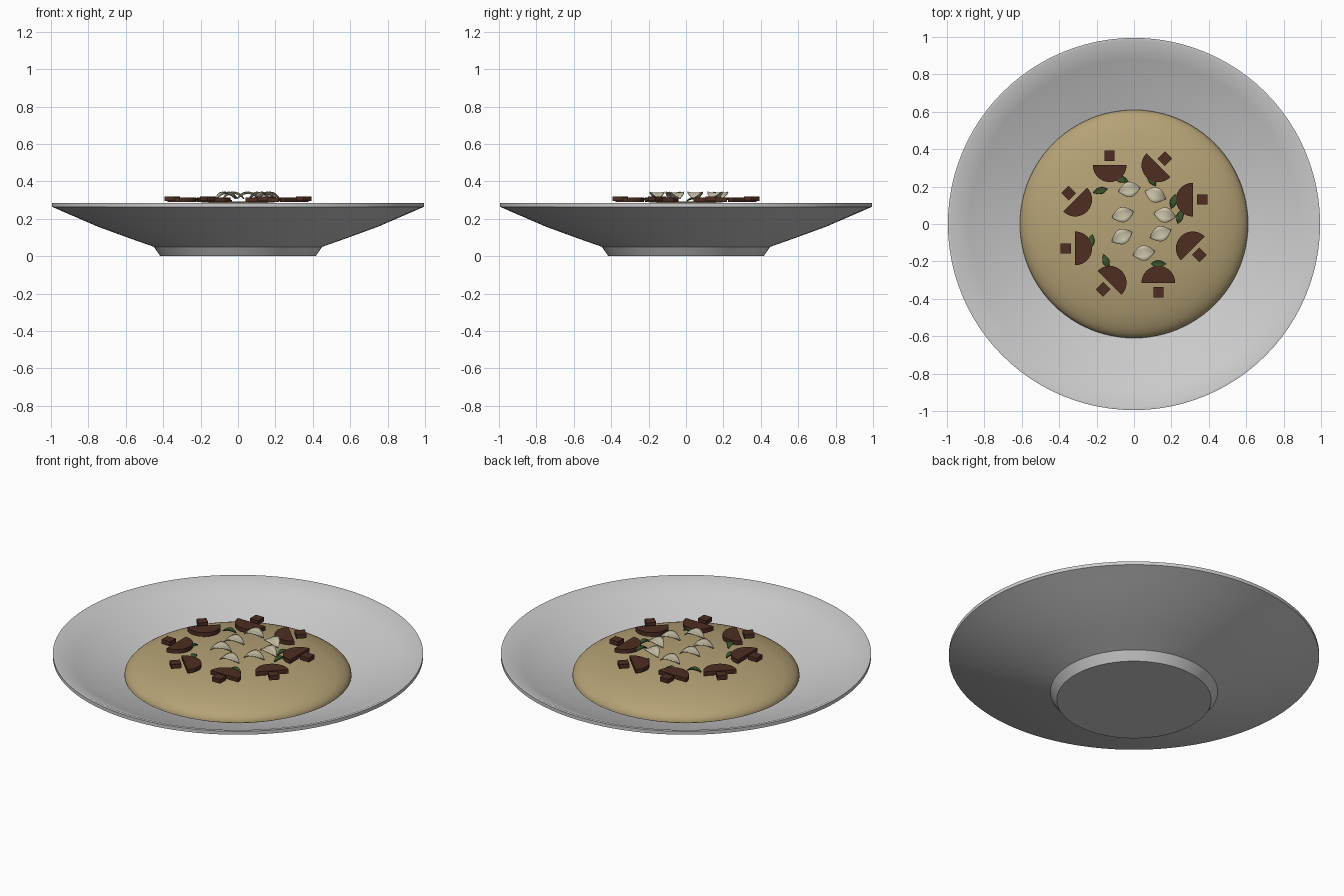
import bpy, bmesh
from math import sin, cos, pi, radians, sqrt
from mathutils import Matrix

if "Cube" in bpy.data.objects:
    bpy.data.objects.remove(bpy.data.objects["Cube"])


def material(name, col):
    m = bpy.data.materials.new(name)
    m.diffuse_color = (*col, 1)
    m.use_nodes = True
    m.node_tree.nodes["Principled BSDF"].inputs["Base Color"].default_value = m.diffuse_color
    return m


TAN = material("rice_tan", (0.46, 0.36, 0.18))
BROWN = material("mushroom_brown", (0.075, 0.027, 0.016))
GREEN = material("herb_green", (0.04, 0.09, 0.025))
CREAM = material("cheese_cream", (0.6, 0.55, 0.4))


def finish(bm, name, mat=None, angle=35):
    bmesh.ops.recalc_face_normals(bm, faces=bm.faces)
    me = bpy.data.meshes.new(name)
    bm.to_mesh(me)
    bm.free()
    ob = bpy.data.objects.new(name, me)
    bpy.context.collection.objects.link(ob)
    if mat:
        me.materials.append(mat)
    bpy.ops.object.select_all(action='DESELECT')
    ob.select_set(True)
    bpy.context.view_layer.objects.active = ob
    bpy.ops.object.shade_smooth_by_angle(angle=radians(angle))
    return ob


def lathe(name, profile, mat=None, steps=96, ripple=0.0):
    bm = bmesh.new()
    vs = [bm.verts.new((r, 0, z)) for r, z in profile]
    es = [bm.edges.new(p) for p in zip(vs, vs[1:])]
    bmesh.ops.spin(bm, geom=vs + es, cent=(0, 0, 0), axis=(0, 0, 1),
                   angle=2 * pi, steps=steps)
    bmesh.ops.remove_doubles(bm, verts=bm.verts, dist=1e-4)
    return finish(bm, name, mat)


def prism(name, outline, h, mat, place):
    bm = bmesh.new()
    f = bm.faces.new([bm.verts.new((x, y, 0)) for x, y in outline])
    ext = bmesh.ops.extrude_face_region(bm, geom=[f])["geom"]
    bmesh.ops.translate(bm, vec=(0, 0, h),
                        verts=[v for v in ext if isinstance(v, bmesh.types.BMVert)])
    bm.transform(place)
    return finish(bm, name, mat)


def leaf(name, length, width, arch, curl, thick, mat, place):
    # pointed blade bent lengthwise (arch) and across (curl)
    bm = bmesh.new()
    nu, nv = 12, 4
    grid = []
    for i in range(nu + 1):
        u = 2 * i / nu - 1
        w = max(width / 2 * (1 - u * u), 0.0005)
        row = []
        for j in range(nv + 1):
            v = 2 * j / nv - 1
            row.append(bm.verts.new((u * length / 2, v * w,
                                     arch * (1 - u * u) + curl * v * v * (1 - u * u))))
        grid.append(row)
    for a, b in zip(grid, grid[1:]):
        for j in range(nv):
            bm.faces.new((a[j], b[j], b[j + 1], a[j + 1]))
    bm.transform(place)
    ob = finish(bm, name, mat, 50)
    s = ob.modifiers.new("thickness", 'SOLIDIFY')
    s.thickness = thick
    return ob


def at(x, y, z, deg):
    return Matrix.Translation((x, y, z)) @ Matrix.Rotation(radians(deg), 4, 'Z')


# shallow plate with a foot
lathe("plate", [(0, 0), (0.415, 0), (0.45, 0.05), (0.6, 0.103), (0.75, 0.158), (0.9, 0.223),
                (0.995, 0.264), (0.995, 0.284), (0.98, 0.285), (0.88, 0.24), (0.75, 0.19),
                (0.62, 0.145), (0.5, 0.105), (0.4, 0.085), (0, 0.08)])

# domed rice mound
dome = [(0.61 * cos(t * pi / 40), 0.155 + 0.138 * sin(t * pi / 40)) for t in range(20)]
lathe("rice_mound", [(0, 0.1), (0.52, 0.11)] + dome + [(0, 0.293)], TAN)

# ring of mushroom slices: half-round cap and square stem
half = [(0.09 * cos(a), 0.09 * sin(a)) for a in (pi / 2 + pi * i / 16 for i in range(17))]
stem = [(0.022, -0.027), (0.078, -0.027), (0.078, 0.027), (0.022, 0.027)]
for k in range(8):
    a = radians(22.5 + 45 * k)
    m = at(0.34 * cos(a), 0.34 * sin(a), 0.289, 45 * k)
    prism("mushroom_cap", half, 0.024, BROWN, m)
    prism("mushroom_stem", stem, 0.026, BROWN, m @ Matrix.Translation((0, 0, 0.005)))

# herb leaves
for x, y, d in [(-0.07, 0.24, -15), (0.095, 0.235, -55), (0.21, 0.12, 75), (0.245, 0.04, 75),
                (0.13, -0.213, 0), (-0.15, -0.2, 110), (-0.23, -0.095, 80), (-0.18, 0.178, 15)]:
    leaf("herb_leaf", 0.08, 0.032, 0.012, 0.004, 0.006, GREEN, at(x, y, 0.297, d))

# arched cheese shavings
for x, y, d in [(-0.025, 0.185, 10), (0.115, 0.155, -20), (-0.06, 0.05, 15), (0.165, 0.048, -10),
                (-0.065, -0.068, 25), (0.142, -0.052, 20), (0.053, -0.155, 10)]:
    leaf("cheese_shaving", 0.12, 0.08, 0.03, 0.006, 0.006, CREAM, at(x, y, 0.309, d))
